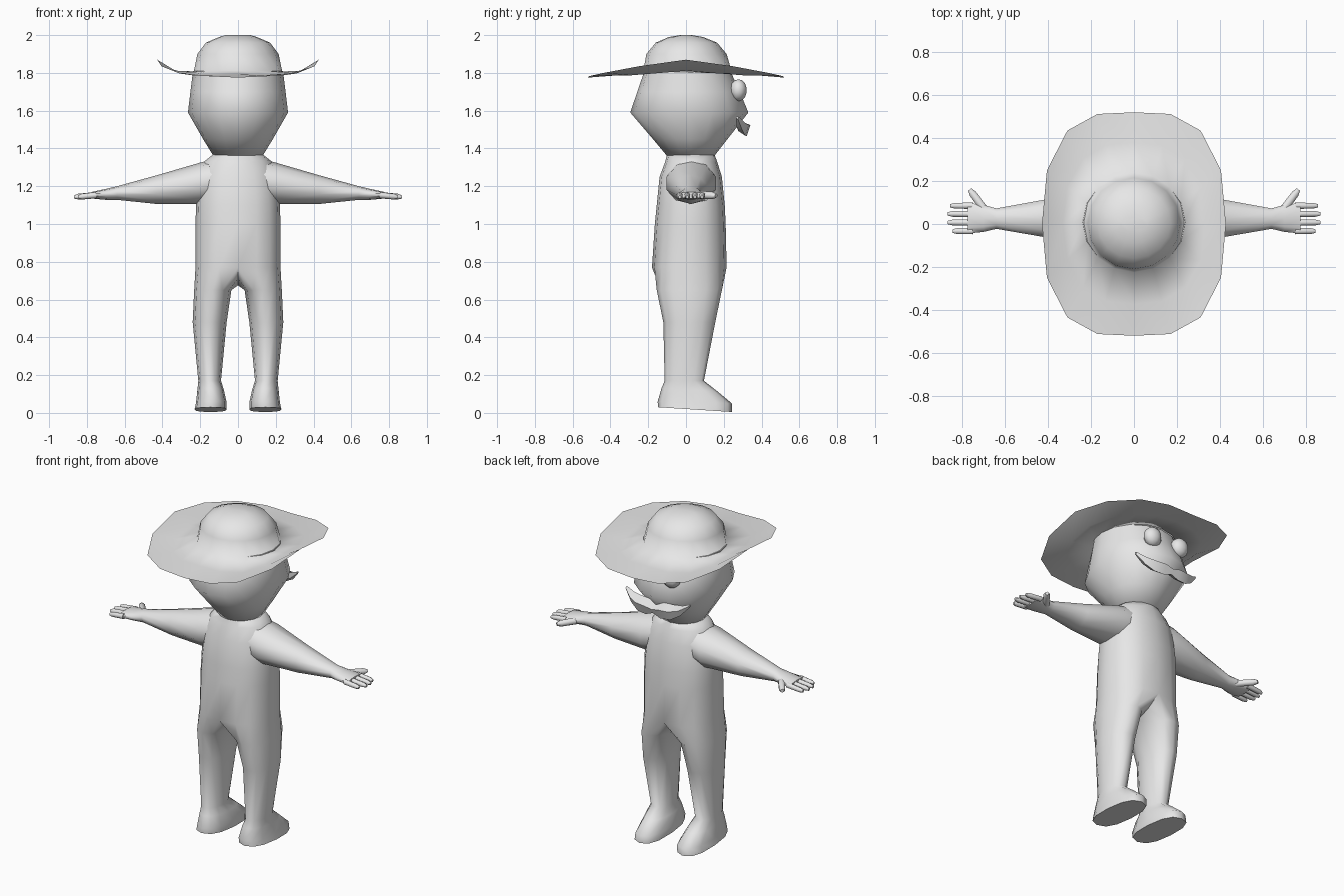
import bpy, bmesh, math
from mathutils import Vector, Matrix

if "Cube" in bpy.data.objects:
    bpy.data.objects.remove(bpy.data.objects["Cube"])

grey = bpy.data.materials.new("light grey")
grey.diffuse_color = (0.8, 0.8, 0.8, 1)
grey.use_nodes = True
grey.node_tree.nodes["Principled BSDF"].inputs["Base Color"].default_value = grey.diffuse_color


def finish(bm, name, angle=60):
    bmesh.ops.remove_doubles(bm, verts=bm.verts, dist=0.0005)
    bmesh.ops.recalc_face_normals(bm, faces=bm.faces)
    me = bpy.data.meshes.new(name)
    bm.to_mesh(me)
    bm.free()
    me.materials.append(grey)
    ob = bpy.data.objects.new(name, me)
    bpy.context.collection.objects.link(ob)
    bpy.ops.object.select_all(action='DESELECT')
    ob.select_set(True)
    bpy.context.view_layer.objects.active = ob
    bpy.ops.object.shade_smooth_by_angle(angle=math.radians(angle))
    return ob


def loft(bm, rings, cap_start=True, cap_end=True):
    vs = [[bm.verts.new(p) for p in r] for r in rings]
    n = len(vs[0])
    for a, b in zip(vs, vs[1:]):
        for i in range(n):
            bm.faces.new((a[i], a[(i + 1) % n], b[(i + 1) % n], b[i]))
    if cap_start:
        bm.faces.new(vs[0])
    if cap_end:
        bm.faces.new(vs[-1])


def oval(u0, u1, v0, v1, n=16, start=90, p=1.0):
    """Points of an oval in a box; p below 1 makes it squarer."""
    pts = []
    for i in range(n):
        t = math.radians(start - 360 * i / n)
        c, s = math.cos(t), math.sin(t)
        c, s = [math.copysign(abs(k) ** p, k) if abs(k) > 1e-6 else 0 for k in (c, s)]
        pts.append(((u0 + u1) / 2 + c * (u1 - u0) / 2, (v0 + v1) / 2 + s * (v1 - v0) / 2))
    return pts


def level(z, rx, yb, yf, p=1.0):
    return [(x, y, z) for x, y in oval(-rx, rx, yb, yf, p=p)]


# Torso, with legs growing out of the two halves of its lowest ring
bm = bmesh.new()
hip = level(0.77, 0.225, -0.18, 0.215, 0.85)
loft(bm, [level(1.37, 0.13, -0.10, 0.15), level(1.33, 0.18, -0.11, 0.165),
          level(1.25, 0.21, -0.14, 0.19, 0.9), level(1.10, 0.222, -0.155, 0.205, 0.85),
          level(1.0, 0.225, -0.165, 0.21, 0.85), hip], cap_end=False)
legs = [  # z back, z front, x inner, x outer, y back, y front, squareness
    (0.65, 0.65, 0.035, 0.232, -0.155, 0.19, 0.95),
    (0.48, 0.48, 0.06, 0.24, -0.12, 0.155, 1),
    (0.17, 0.17, 0.09, 0.21, -0.113, 0.095, 1),
    (0.13, 0.115, 0.075, 0.215, -0.13, 0.165, 0.9),
    (0.06, 0.05, 0.06, 0.222, -0.15, 0.243, 0.8),
    (0.03, 0.005, 0.06, 0.23, -0.148, 0.243, 0.8)]
for s in (1, -1):
    top = hip[:9] + [(0, -0.09, 0.71), (0, 0.02, 0.675), (0, 0.12, 0.71)]
    rings = [[(s * x, y, z) for x, y, z in top]]
    for zb, zf, xi, xo, yb, yf, p in legs:
        rings.append([(s * x, y, zb + (zf - zb) * (y - yb) / (yf - yb))
                      for x, y in oval(xi, xo, yb, yf, 12, 120, p)])
    loft(bm, rings, cap_start=False)
finish(bm, "body")

# Head
bm = bmesh.new()
loft(bm, [level(1.36, 0.13, -0.10, 0.15), level(1.45, 0.185, -0.175, 0.22),
          level(1.59, 0.265, -0.295, 0.33), level(1.70, 0.252, -0.258, 0.285),
          level(1.81, 0.238, -0.22, 0.235)])
finish(bm, "head")

# Arms, palms, fingers and thumbs
arm = [  # x, y back, y front, z low, z high
    (0.08, -0.10, 0.15, 1.12, 1.355), (0.20, -0.11, 0.165, 1.105, 1.325),
    (0.43, -0.063, 0.115, 1.106, 1.258), (0.64, -0.025, 0.075, 1.128, 1.20),
    (0.70, -0.04, 0.092, 1.128, 1.186), (0.775, -0.048, 0.102, 1.135, 1.17)]


def digit(bm, a, b, r):
    a, b = Vector(a), Vector(b)
    q = (b - a).to_track_quat('Z', 'Y')
    loft(bm, [[a.lerp(b, t) + q @ Vector((u, v, 0)) for u, v in oval(-r * k, r * k, -r * k, r * k, 6)]
              for t, k in ((0, 1), (0.8, 0.9), (1, 0.5))])


for s, side in ((1, "right"), (-1, "left")):
    bm = bmesh.new()
    loft(bm, [[(x, y, z) for y, z in oval(yb, yf, zl, zh, 10)] for x, yb, yf, zl, zh in arm])
    for y, tip in ((-0.033, 0.845), (0.007, 0.868), (0.047, 0.868), (0.085, 0.855)):
        digit(bm, (0.75, y, 1.153), (tip, y, 1.143), 0.017)
    digit(bm, (0.69, 0.06, 1.155), (0.765, 0.16, 1.15), 0.022)
    bmesh.ops.scale(bm, vec=(s, 1, 1), verts=bm.verts)
    finish(bm, side + "_arm")

# Hat: thin brim curled up at the sides, and a rounded crown
quarter = [(0, 0.52, 1.775), (0.17, 0.512, 1.783), (0.31, 0.435, 1.80),
           (0.405, 0.25, 1.835), (0.428, 0, 1.87)]
edge = quarter + [(x, -y, z) for x, y, z in quarter[-2::-1]]
edge += [(-x, y, z) for x, y, z in edge[-2:0:-1]]
inner = [(x, y, 1.803 + 0.01 * abs(y) / 0.24) for x, y, z in level(0, 0.235, -0.225, 0.24)]
middle = [((a[0] + b[0]) / 2, (a[1] + b[1]) / 2, (a[2] + b[2]) / 2 - 0.025 * (abs(a[0]) / 0.43))
          for a, b in zip(edge, inner)]
bm = bmesh.new()
loft(bm, [edge, middle, inner], False, False)
loft(bm, [inner, level(1.90, 0.215, -0.21, 0.215), level(1.96, 0.17, -0.16, 0.165),
          level(1.99, 0.10, -0.09, 0.09), level(2.0, 0.065, -0.03, 0.03)], False, True)
finish(bm, "hat", 80)

# Eyes
for s, side in ((1, "right"), (-1, "left")):
    bm = bmesh.new()
    bmesh.ops.create_uvsphere(bm, u_segments=10, v_segments=7, radius=1,
                              matrix=Matrix.Translation((s * 0.097, 0.277, 1.708))
                              @ Matrix.Diagonal((0.055, 0.045, 0.058, 1)))
    finish(bm, side + "_eye")

# Moustache: two tapering halves with raised tips
half = [  # x, y middle, depth, z low, z high
    (0, 0.315, 0.022, 1.485, 1.525), (0.05, 0.313, 0.028, 1.465, 1.548),
    (0.11, 0.305, 0.028, 1.468, 1.548), (0.165, 0.29, 0.022, 1.50, 1.552),
    (0.215, 0.272, 0.008, 1.555, 1.572)]
bm = bmesh.new()
for s in (1, -1):
    loft(bm, [[(s * x, y - d, zh), (s * x, y + d, zh - 0.3 * (zh - zl)),
               (s * x, y + 0.3 * d, zl), (s * x, y - d, zl + 0.3 * (zh - zl))]
              for x, y, d, zl, zh in half], cap_start=False)
finish(bm, "moustache", 35)
